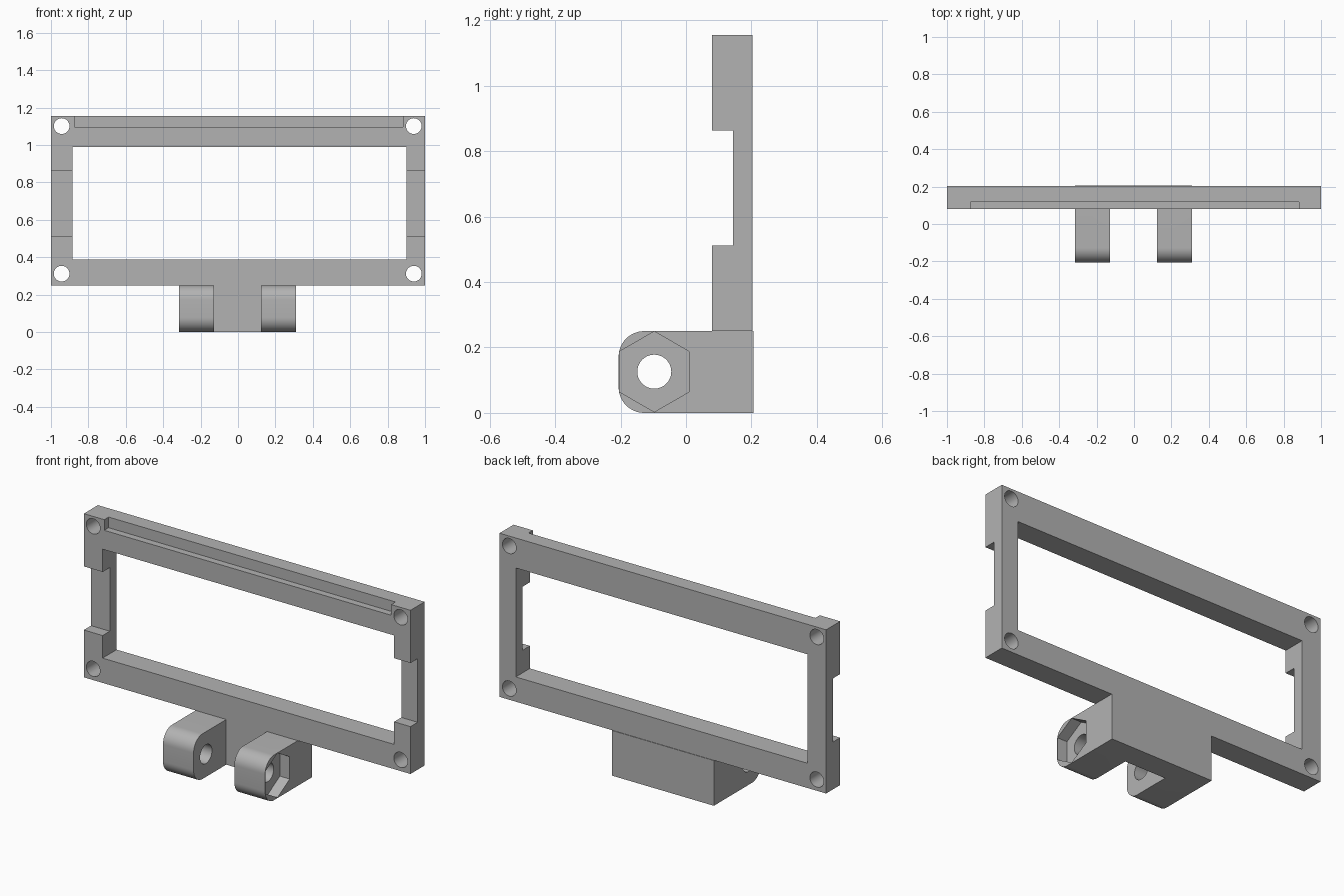
import bpy
import bmesh
from math import cos, sin, pi, radians
from mathutils import Vector

cube = bpy.data.objects.get("Cube")
if cube:
    bpy.data.objects.remove(cube, do_unlink=True)

grey = bpy.data.materials.new("plain grey")
grey.use_nodes = True
colour = (0.45, 0.45, 0.45, 1)
grey.diffuse_color = colour
grey.node_tree.nodes["Principled BSDF"].inputs["Base Color"].default_value = colour


def prism(name, points, offset):
    """Extrude a closed outline of 3D points along an offset."""
    bm = bmesh.new()
    face = bm.faces.new([bm.verts.new(p) for p in points])
    moved = bmesh.ops.extrude_face_region(bm, geom=[face])["geom"]
    verts = [v for v in moved if isinstance(v, bmesh.types.BMVert)]
    bmesh.ops.translate(bm, verts=verts, vec=Vector(offset))
    bmesh.ops.recalc_face_normals(bm, faces=bm.faces)
    mesh = bpy.data.meshes.new(name)
    bm.to_mesh(mesh)
    bm.free()
    mesh.materials.append(grey)
    obj = bpy.data.objects.new(name, mesh)
    bpy.context.collection.objects.link(obj)
    return obj


def box(name, x0, x1, y0, y1, z0, z1):
    outline = [(x0, y0, z0), (x1, y0, z0), (x1, y0, z1), (x0, y0, z1)]
    return prism(name, outline, (0, y1 - y0, 0))


def ring(a, b, radius, sides):
    """Points of a regular polygon with one corner straight up."""
    turns = [2 * pi * i / sides for i in range(sides)]
    return [(a + radius * sin(t), b + radius * cos(t)) for t in turns]


def combine(target, tool, operation="DIFFERENCE"):
    """Apply a boolean and remove the helper."""
    tool.hide_render = True
    mod = target.modifiers.new("combine", "BOOLEAN")
    mod.operation, mod.object, mod.solver = operation, tool, "EXACT"
    graph = bpy.context.evaluated_depsgraph_get()
    result = bpy.data.meshes.new_from_object(target.evaluated_get(graph))
    target.modifiers.clear()
    target.data = result
    bpy.data.objects.remove(tool, do_unlink=True)


FRONT, BACK, BASE, TOP = 0.08, 0.203, 0.25, 1.156

# Display frame with its window
frame = box("display_frame", -1, 1, FRONT, BACK, BASE, TOP)
combine(frame, box("window", -0.885, 0.9, 0, 0.3, 0.387, 0.99))

# Front notches across both side bars
for x in (-1, 1):
    combine(frame, box("side_notch", x - 0.15, x + 0.15, 0, 0.143, 0.512, 0.864))

# Shallow step along the top front edge
combine(frame, box("top_step", -0.875, 0.882, 0, 0.118, 1.097, 1.3))

# Corner screw holes
for x in (-0.943, 0.94):
    for z in (0.312, 1.101):
        hole = [(a, 0, b) for a, b in ring(x, z, 0.042, 48)]
        combine(frame, prism("screw_hole", hole, (0, 0.4, 0)))

# Hinge bracket: side profile with rounded front corners
nose, radius = -0.206, 0.078
profile = [(0.206, 0), (0.206, BASE)]
for centre_z, start in ((BASE - radius, pi / 2), (radius, pi)):
    for i in range(13):
        t = start + pi / 2 * i / 12
        profile.append((nose + radius + radius * cos(t), centre_z + radius * sin(t)))
bracket = prism("hinge_bracket", [(-0.315, y, z) for y, z in profile], (0.625, 0, 0))
combine(bracket, box("lug_gap", -0.128, 0.122, -0.4, FRONT, -0.1, 0.4))

# Pivot hole through both lugs, nut pocket in the left lug
pivot = (-0.097, 0.126)
bore = [(-0.5, y, z) for y, z in ring(*pivot, 0.052, 48)]
combine(bracket, prism("pivot_hole", bore, (1, 0, 0)))
nut = [(0.25, y, z) for y, z in ring(*pivot, 0.123, 6)]
combine(bracket, prism("nut_pocket", nut, (0.2, 0, 0)))

# Shading: round surfaces smooth, edges sharp
for obj in (frame, bracket):
    bpy.ops.object.select_all(action="DESELECT")
    obj.select_set(True)
    bpy.context.view_layer.objects.active = obj
    bpy.ops.object.shade_smooth_by_angle(angle=radians(30))
